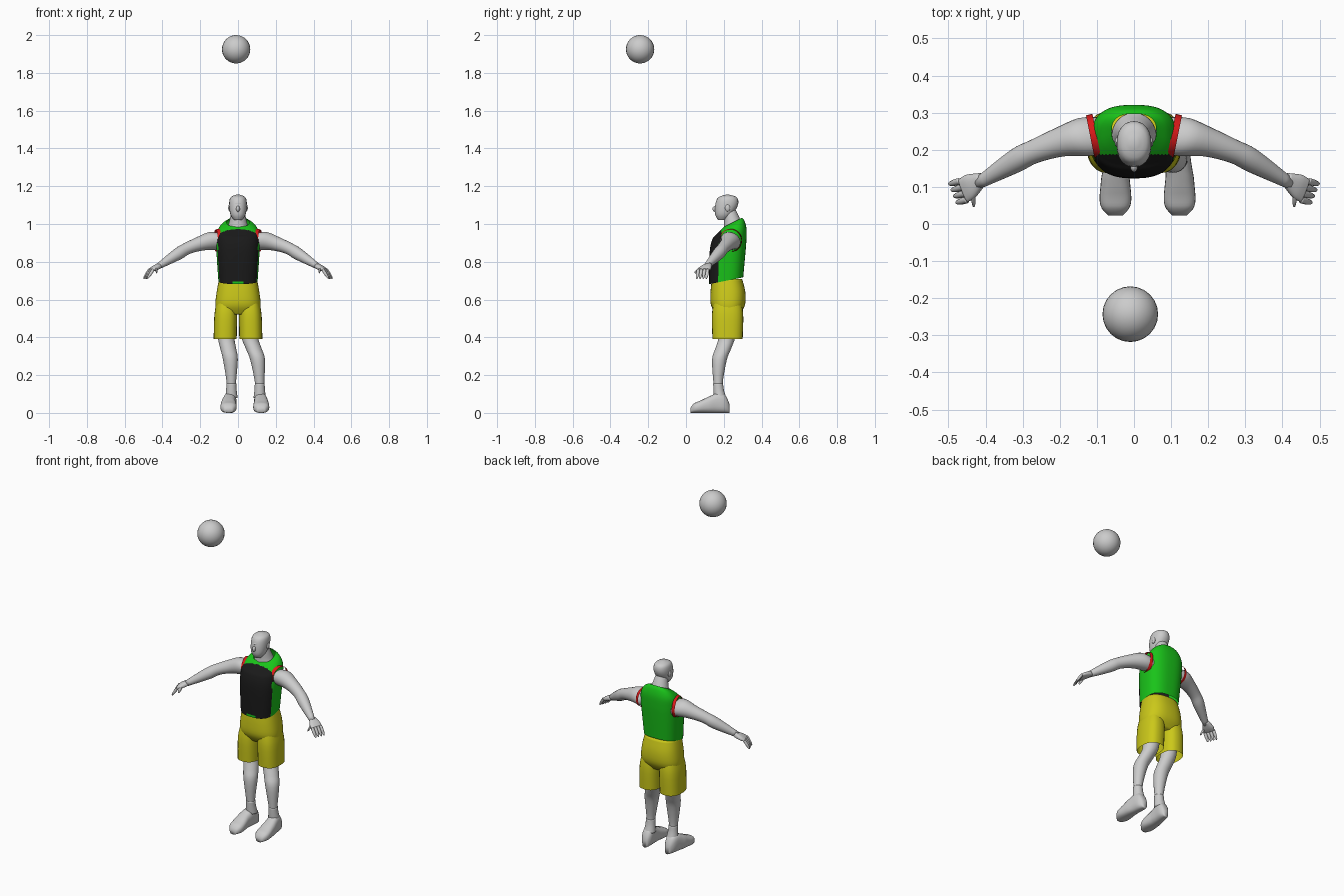
import bpy, bmesh, math
from mathutils import Vector

cube = bpy.data.objects.get("Cube")
if cube:
    bpy.data.objects.remove(cube)

X, Y, Z = Vector((1, 0, 0)), Vector((0, 1, 0)), Vector((0, 0, 1))


def material(name, *rgb):
    mat = bpy.data.materials.new(name)
    mat.use_nodes = True
    mat.diffuse_color = (*rgb, 1)
    shader = mat.node_tree.nodes["Principled BSDF"]
    shader.inputs["Base Color"].default_value = (*rgb, 1)
    return mat


grey = material("light grey", .6, .6, .6)
green = material("green", .01, .55, .01)
black = material("black", .01, .01, .01)
yellow = material("yellow", .6, .58, .01)
red = material("red", .7, .01, .01)


def padded(ring):
    """Ring as x, y, z, half width, half depth, tilt; a round ring needs one radius."""
    ring = list(ring)
    if len(ring) == 4:
        ring.append(ring[-1])
    if len(ring) == 5:
        ring.append(0)
    return Vector(ring)


def spline(rings, steps):
    """Smooth curve through the given rings."""
    rows = [padded(ring) for ring in rings]
    last = len(rows) - 1
    result = []
    for i in range(last):
        start, end = rows[i], rows[i + 1]
        leave = (end - rows[max(i - 1, 0)]) / 2
        arrive = (rows[min(i + 2, last)] - start) / 2
        for k in range(steps):
            t = k / steps
            blend = start.lerp(end, t * t * (3 - 2 * t))
            result.append(blend + leave * t * (1 - t) ** 2 - arrive * t * t * (1 - t))
    return result + [rows[last]]


def signed_power(value, exponent):
    return math.copysign(abs(value) ** exponent, value)


def finish(name, mats, bm):
    bmesh.ops.recalc_face_normals(bm, faces=bm.faces)
    for face in bm.faces:
        face.smooth = True
    mesh = bpy.data.meshes.new(name)
    bm.to_mesh(mesh)
    bm.free()
    for mat in mats:
        mesh.materials.append(mat)
    obj = bpy.data.objects.new(name, mesh)
    bpy.context.collection.objects.link(obj)
    return obj


def loft(name, mats, rings, u=X, v=Y, power=2, sides=24, steps=4, cap=True, rule=None):
    """Skin a smooth surface over rings lying in the plane of u and v."""
    bm = bmesh.new()
    loops = []
    for row in spline(rings, steps):
        centre, width, depth, tilt = Vector(row[:3]), row[3], row[4], row[5]
        loop = []
        for k in range(sides):
            angle = math.tau * k / sides
            across = signed_power(math.cos(angle), 2 / power) * width
            along = signed_power(math.sin(angle), 2 / power) * depth
            loop.append(bm.verts.new(centre + u * across + (v + Z * tilt) * along))
        loops.append(loop)
    for lower, upper in zip(loops, loops[1:]):
        for k in range(sides):
            j = (k + 1) % sides
            bm.faces.new((lower[k], lower[j], upper[j], upper[k]))
    if cap:
        bm.faces.new(loops[0])
        bm.faces.new(loops[-1])
    if rule:
        for face in bm.faces:
            face.material_index = rule(face.calc_center_median())
    return finish(name, mats, bm)


def column(name, mats, rows, **options):
    """Upright loft on the middle plane; rows are z, y, half width, half depth, tilt."""
    return loft(name, mats, [(0, y, z, *size) for z, y, *size in rows], **options)


def ball(name, place, size):
    bm = bmesh.new()
    bmesh.ops.create_uvsphere(bm, u_segments=24, v_segments=16, radius=1)
    obj = finish(name, [grey], bm)
    obj.location, obj.scale = place, size
    return obj


# Ball in the air
ball("ball", (-.01, -.243, 1.925), Vector.Fill(3, .075))

# Head and neck
column("head", [grey], [
    (1.02, .19, .02, .02), (1.05, .2, .04, .045), (1.1, .215, .047, .06),
    (1.14, .22, .04, .05), (1.155, .22, .01, .01)], power=2.2)
column("neck", [grey], [
    (.97, .24, .06, .06, .5), (1, .245, .05, .045, .4), (1.04, .24, .04, .04), (1.08, .23, .03, .03)])
ball("nose", (0, .155, 1.08), (.01, .015, .016))
ball("brow", (0, .167, 1.108), (.02, .012, .008))
for side in (-1, 1):
    ball("ear", (side * .045, .22, 1.085), (.007, .013, .018))


def jersey_colour(point):
    """Black front panel, green sides, back, shoulders and hem tab."""
    hem_tab = point.z < .7 and abs(point.x) < .035
    panel_edge = .172 if point.z < .9 else .188
    return int(point.y < panel_edge and not hem_tab)


column("jersey", [green, black], [
    (.7, .213, .104, .09, .2), (.85, .22, .114, .095), (.92, .23, .115, .09),
    (.96, .24, .11, .08, .2), (.99, .245, .09, .065, .4), (1.01, .25, .06, .047, .5)],
    power=2.6, sides=64, steps=8, cap=False, rule=jersey_colour)

# Shorts: hips and two open legs
column("shorts_hips", [yellow], [
    (.71, .217, .1, .08), (.64, .222, .113, .092), (.57, .222, .12, .09), (.52, .222, .11, .06)],
    power=2.5, sides=40)
for side in (-1, 1):
    loft("shorts_leg", [yellow], [
        (side * .06, .22, .6, .05, .07), (side * .065, .22, .52, .06, .083),
        (side * .068, .22, .39, .061, .08)], power=2.5, cap=False)

# Arms, hands and armhole trim
for side in (-1, 1):
    across = Vector((side * .36, .93, 0))
    along = Vector((side * .8, -.3, -.5)).normalized()
    up = along.cross(across).normalized()
    loft("arm", [grey], [
        (side * .08, .24, .91, .05), (side * .13, .235, .91, .054), (side * .2, .22, .895, .04),
        (side * .27, .195, .87, .032), (side * .32, .17, .84, .032), (side * .42, .11, .777, .016)],
        across, up)

    wrist, knuckles = Vector((side * .41, .12, .783)), Vector((side * .46, .09, .756))
    palm = wrist.lerp(knuckles, .6)
    loft("palm", [grey], [(*wrist, .018, .015), (*palm, .033, .014), (*knuckles, .033, .009)],
         across, up, power=2.5)

    def finger(name, base, tip, radius):
        rings = [(*base.lerp(tip, t), radius * math.sqrt(1 - t ** 4)) for t in (0, .5, .9, .99)]
        loft(name, [grey], rings, across, up, sides=10)

    for k in range(4):
        base = knuckles + across * (k - 1.5) * .018
        finger("finger", base, base + Vector((side * .03, -.008, -.045)), .009)
    thumb_base = palm - across * .02
    finger("thumb", thumb_base, thumb_base + Vector((0, -.035, -.025)), .011)

    band = Vector((side * .2, 1, 0)).normalized()
    loft("armhole_trim", [red], [(side * .1, .236, .913, .062), (side * .118, .236, .913, .058)],
         band, Z, sides=32, cap=False)

# Legs lean slightly to one side; socks and shoes follow
for side, calf, ankle, foot in ((-1, -.04, -.035, -.05), (1, .104, .115, .123)):
    hip = side * .063
    loft("leg", [grey], [
        (hip, .22, .5, .05), (hip, .216, .4, .044), ((hip + calf) / 2, .197, .34, .042),
        (calf, .177, .28, .039), (ankle, .17, .15, .024), (ankle, .18, .08, .028)])
    loft("sock", [grey], [(ankle, .17, .155, .026), (ankle, .173, .12, .028), (ankle, .18, .08, .033)])

    # Shoe tapers in height from heel collar to rounded toe
    shoe = []
    for k in range(13):
        t = k / 12
        end = max(.2, 1 - abs(2 * t - 1) ** 6) ** .5
        slope = min(max((t - .3) / .5, 0), 1)
        half = (.054 - .024 * slope) * end
        shoe.append((ankle + (foot - ankle) * min(1, 2 * t), .23 - .207 * t, half,
                     (.034 + .01 * slope) * end, half))
    loft("shoe", [grey], shoe, X, Z, power=2.6, steps=2)
